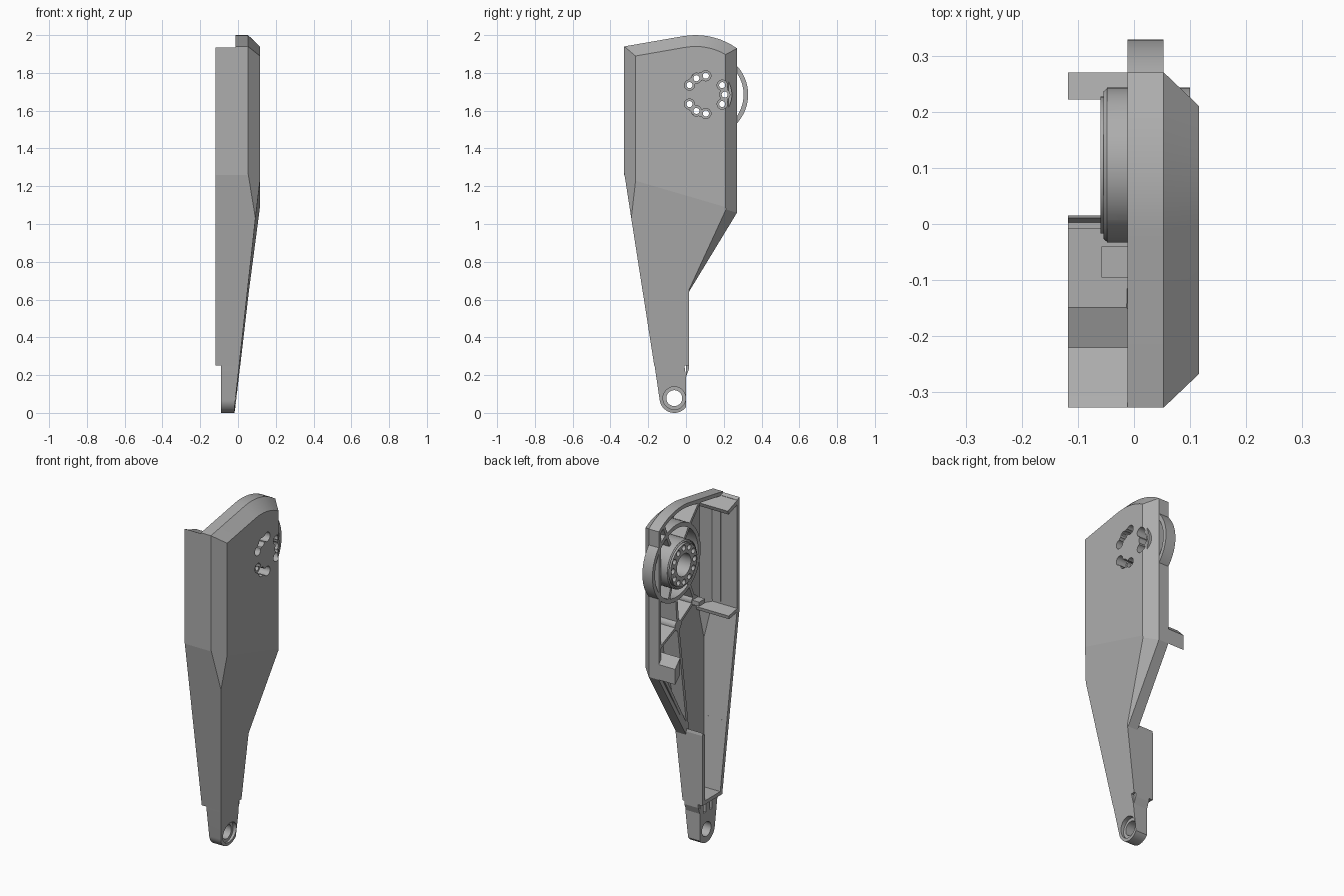
import bpy, bmesh
from math import sin, cos, radians, pi
from mathutils import Vector, Matrix

if "Cube" in bpy.data.objects:
    bpy.data.objects.remove(bpy.data.objects["Cube"])

grey = bpy.data.materials.new("plain grey")
grey.use_nodes = True
COL = (0.42, 0.42, 0.42, 1)
grey.diffuse_color = COL
grey.node_tree.nodes["Principled BSDF"].inputs["Base Color"].default_value = COL

RIM, DEEP, FACE, EDGE = -0.012, -0.118, 0.116, 0.053
HUB = (0.105, 1.685)
FRONT = -0.327


def finish(bm, name):
    bmesh.ops.recalc_face_normals(bm, faces=bm.faces)
    me = bpy.data.meshes.new(name)
    bm.to_mesh(me)
    bm.free()
    me.materials.append(grey)
    ob = bpy.data.objects.new(name, me)
    bpy.context.collection.objects.link(ob)
    return ob


def boolean(a, b, op):
    """Apply b to a, then drop b."""
    m = a.modifiers.new("cut", 'BOOLEAN')
    m.operation, m.object, m.solver = op, b, 'EXACT'
    dg = bpy.context.evaluated_depsgraph_get()
    me = bpy.data.meshes.new_from_object(a.evaluated_get(dg))
    a.modifiers.clear()
    a.data = me
    bpy.data.objects.remove(b)
    return a


def hull(points):
    bm = bmesh.new()
    for p in points:
        bm.verts.new(p)
    bmesh.ops.remove_doubles(bm, verts=bm.verts, dist=1e-5)
    res = bmesh.ops.convex_hull(bm, input=bm.verts)
    inner = [v for v in res["geom_interior"] if isinstance(v, bmesh.types.BMVert)]
    bmesh.ops.delete(bm, geom=inner, context='VERTS')
    bmesh.ops.dissolve_limit(bm, angle_limit=0.002, verts=bm.verts, edges=bm.edges)
    return bm


def convex(name, poly, x0, x1=FACE, w=0.0, chamfers=(), opened=(), slope=True):
    """Block with a convex (y, z) outline, inset by w, shaped by planes."""
    planes = []
    for i, p in enumerate(poly):
        q = poly[(i + 1) % len(poly)]
        n = Vector((0, q[1] - p[1], p[0] - q[0])).normalized()
        inset = -0.03 if i in opened else w
        planes.append((Vector((0, *p)) - n * inset, n))
        if i in chamfers:
            c = (n * 0.063 + Vector((0.06, 0, 0))).normalized()
            planes.append((Vector((EDGE, *p)) - c * w, c))
    if slope:
        c = Vector((0.06, -0.063, 0)).normalized()
        planes.append((Vector((EDGE, FRONT, 0)) - c * w, c))
        s = Vector((1, -0.034, -0.116)).normalized()
        planes.append((Vector((FACE, -0.27, 1.23)) - s * w, s))
    bm = hull([(x, y, z) for x in (x0, x1 - w) for y in (-3, 3) for z in (-3, 4)])
    for co, no in planes:
        bmesh.ops.bisect_plane(bm, geom=bm.verts[:] + bm.edges[:] + bm.faces[:], dist=1e-6,
                               plane_co=co, plane_no=no, clear_outer=True)
        pts = [v.co.copy() for v in bm.verts]
        bm.free()
        bm = hull(pts)
    return finish(bm, name)


def disc(name, c, r, x0, x1, r0=None, seg=72):
    """Cylinder along x; r0 is the radius at the x0 end."""
    bm = bmesh.new()
    mat = Matrix.Translation(((x0 + x1) / 2, *c)) @ Matrix.Rotation(pi / 2, 4, 'Y')
    bmesh.ops.create_cone(bm, cap_ends=True, segments=seg, radius1=r0 or r, radius2=r,
                          depth=x1 - x0, matrix=mat)
    return finish(bm, name)


def tube(name, c, r, inner, x0, x1):
    return boolean(disc(name, c, r, x0, x1), disc("bore", c, inner, x0 - 1, x1 + 1), 'DIFFERENCE')


def around(deg, r=0.1):
    return HUB[0] + r * cos(radians(deg)), HUB[1] + r * sin(radians(deg))


# Outlines in (y, z), counter-clockwise
crown = [(0.05 + 0.38 * sin(radians(a)), 1.62 + 0.38 * cos(radians(a)))
         for a in [35.4 - 5.02 * i for i in range(10)]]
upper = [(FRONT, 1.27), (-0.229, 0.64), (0.015, 0.64), (0.27, 1.06)] + crown + [(FRONT, 1.94)]
stem = [(-0.168, 0.25), (0.015, 0.25), (0.015, 0.66), (-0.065, 0.97), (-0.2, 1.27), (FRONT, 1.27)]
bevelled = range(2, len(upper) - 1)


def housing(name, w, x_up, x_stem, opened=()):
    return boolean(convex(name, upper, x_up, w=w, chamfers=bevelled),
                   convex("stem", stem, x_stem, w=w, opened=opened), 'UNION')


# Hollow housing with hub
body = housing("housing", 0, RIM, DEEP)
boolean(body, housing("cavity", 0.022, -0.3, -0.3, (3, 4)), 'DIFFERENCE')
boolean(body, disc("hub", HUB, 0.138, -0.048, 0.1), 'UNION')
boolean(body, disc("hub_lip", HUB, 0.138, -0.06, -0.047, r0=0.126), 'UNION')
boolean(body, tube("groove", HUB, 0.131, 0.122, -0.2, -0.045), 'DIFFERENCE')
boolean(body, disc("bore", HUB, 0.065, -0.3, 0.08), 'DIFFERENCE')

# Bolt circle: through holes with joined counterbores on the outer face
for a in range(0, 360, 30):
    through = a not in (60, 180, 300)
    boolean(body, disc("bolt_hole", around(a), 0.016, -0.3, 0.3 if through else 0.0, seg=24), 'DIFFERENCE')
    if through:
        boolean(body, disc("counterbore", around(a), 0.027, 0.05, 0.3, seg=32), 'DIFFERENCE')
for a in (105, 135, 225, 255, -15, 15):
    boolean(body, disc("link", around(a), 0.019, 0.05, 0.3, seg=24), 'DIFFERENCE')

# Eye lug at the foot
lug_c = (-0.062, 0.078)
arc = [(lug_c[0] + 0.078 * cos(radians(a)), lug_c[1] + 0.078 * sin(radians(a)))
       for a in range(188, 363, 5)]
lug = convex("eye_lug", arc + [(0.0, 0.19), (0.0, 0.262), (-0.168, 0.262)], -0.09)
boolean(lug, disc("eye", lug_c, 0.042, -1, 1), 'DIFFERENCE')
boolean(lug, disc("eye_recess", lug_c, 0.06, -0.03, 1), 'DIFFERENCE')
for y in (-0.1, -0.045):
    slot = [(y - 0.012, 0.18), (y + 0.012, 0.18), (y + 0.012, 0.24), (y - 0.012, 0.24)]
    boolean(lug, convex("slot", slot, -0.2, -0.06, slope=False), 'DIFFERENCE')
convex("lug_shoulder", [(0.0, 0.19), (0.015, 0.23), (0.015, 0.26), (0.0, 0.26)], -0.09, 0.0)


def clip(ob):
    """Keep a rib inside the outer skin."""
    return boolean(ob, housing("clip", 0.008, -0.2, -0.2), 'INTERSECT')


def rib(name, p, q, x0=RIM, t=0.018):
    p, q = Vector(p), Vector(q)
    d = (q - p).normalized() * t / 2
    s = Vector((d.y, -d.x))
    return clip(convex(name, [p - d + s, q + d + s, q + d - s, p - d - s], x0, 0.12, slope=False))


# Front wall flange, its cap and gusset
convex("front_flange", [(FRONT, 1.26), (-0.307, 1.26), (-0.307, 1.925), (FRONT, 1.935)], DEEP, 0.05)
rib("flange_cap", (-0.32, 1.915), (-0.235, 1.885), DEEP, 0.024)
rib("flange_gusset", (-0.32, 1.28), (-0.24, 1.265), DEEP, 0.02)

# Ring wall round the hub, bulging past the back wall
tube("ring_wall", HUB, 0.224, 0.2, RIM, EDGE)
clip(tube("ring_wall_base", HUB, 0.224, 0.2, EDGE - 0.01, 0.12))
for a in (65, 125, 190, 235, 290):
    rib("hub_rib", around(a, 0.132), around(a, 0.21))
rib("corner_rib", around(125, 0.215), (-0.12, 1.97))
rib("crown_rib", around(65, 0.215), (0.22, 1.94))

# Truss of ribs below the hub
node_a, node_b, node_c, low = (0.09, 1.31), (-0.065, 1.4), (-0.065, 0.97), (0.0, 0.67)
for p, q in ((node_a, node_b), (node_a, (0.26, 1.24)), (node_a, low), (node_b, node_c),
             (node_a, node_c), (node_a, around(270, 0.21)), (node_b, around(235, 0.215)),
             ((0.245, 1.1), low)):
    rib("truss_rib", p, q)
rib("stem_rib", (0.005, 0.65), node_c, DEEP)
for n in (node_a, node_b):
    clip(disc("rib_boss", n, 0.03, RIM, 0.12, seg=32))
convex("stop_peg", [(-0.095, 1.385), (-0.04, 1.385), (-0.04, 1.41), (-0.095, 1.41)], -0.058, 0.0, slope=False)

# Bracket foot on the back wall
convex("back_foot", [(0.222, 1.10), (0.27, 1.06), (0.27, 1.15), (0.222, 1.20)], DEEP, 0.05, slope=False)

# Crisp edges, smooth round parts
bpy.ops.object.select_all(action='DESELECT')
for ob in bpy.context.scene.objects:
    if ob.type == 'MESH':
        ob.select_set(True)
        bpy.context.view_layer.objects.active = ob
bpy.ops.object.shade_smooth_by_angle(angle=radians(6.2))
